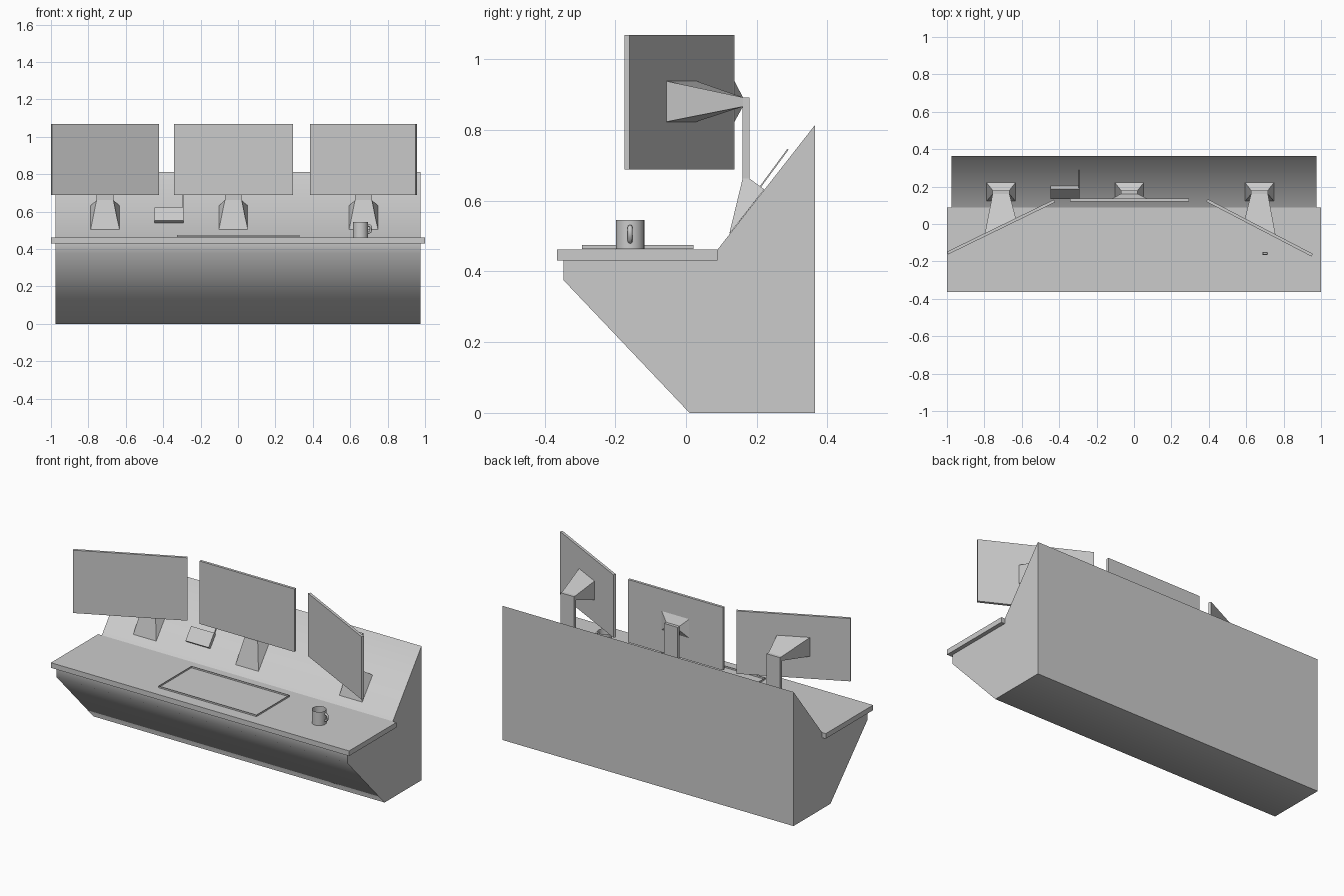
import bpy, bmesh
from math import radians, cos, sin, pi
from mathutils import Vector, Matrix

if "Cube" in bpy.data.objects:
    bpy.data.objects.remove(bpy.data.objects["Cube"])


def finish(name, bm):
    bmesh.ops.recalc_face_normals(bm, faces=bm.faces)
    me = bpy.data.meshes.new(name)
    bm.to_mesh(me)
    bm.free()
    ob = bpy.data.objects.new(name, me)
    bpy.context.collection.objects.link(ob)
    return ob


def smooth(ob, angle):
    bpy.ops.object.select_all(action='DESELECT')
    ob.select_set(True)
    bpy.context.view_layer.objects.active = ob
    bpy.ops.object.shade_smooth_by_angle(angle=radians(angle))


def loft(name, ring_a, ring_b):
    """Closed solid between two matching rings of points."""
    bm = bmesh.new()
    a = [bm.verts.new(p) for p in ring_a]
    b = [bm.verts.new(p) for p in ring_b]
    bm.faces.new(a)
    bm.faces.new(b)
    n = len(a)
    for i in range(n):
        j = (i + 1) % n
        bm.faces.new((a[i], a[j], b[j], b[i]))
    return finish(name, bm)


def extrude_x(name, profile, x0, x1):
    return loft(name, [(x0, y, z) for y, z in profile], [(x1, y, z) for y, z in profile])


def box(name, x0, x1, y0, y1, z0, z1):
    return extrude_x(name, [(y0, z0), (y1, z0), (y1, z1), (y0, z1)], x0, x1)


# Console body and overhanging desk slab
body = extrude_x("console_body", [(0.01, 0), (0.364, 0), (0.364, 0.813), (0.073, 0.441),
                                  (-0.347, 0.441), (-0.347, 0.376)], -0.976, 0.976)
smooth(body, 60)
box("desk_top", -1, 1, -0.364, 0.089, 0.431, 0.462)

# Monitors with posts: name, centre x, centre y, turn in degrees
W, T, Z0, Z1 = 0.636, 0.016, 0.688, 1.069
for side, cx, cy, turn in (("left", -0.711, -0.016, 26), ("centre", -0.025, 0.129, 0),
                           ("right", 0.671, -0.02, -27.5)):
    rot = Matrix.Rotation(radians(turn), 3, 'Z')

    def local(x, y, z):
        return rot @ Vector((x, y, 0)) + Vector((cx, cy, z))

    # Screen panel
    loft(side + "_monitor",
         [local(x, -T / 2, z) for x, z in ((-W/2, Z0), (W/2, Z0), (W/2, Z1), (-W/2, Z1))],
         [local(x, T / 2, z) for x, z in ((-W/2, Z0), (W/2, Z0), (W/2, Z1), (-W/2, Z1))])
    # Tapered mount from post to screen back
    loft(side + "_mount",
         [local(x, T / 2, z) for x, z in ((-.092, .823), (.092, .823), (.092, .938), (-.092, .938))],
         [(cx + x, 0.161, z) for x, z in ((-.045, .866), (.045, .866), (.045, .892), (-.045, .892))])
    # Upright post
    box(side + "_post", cx - .045, cx + .045, 0.16, 0.18, 0.655, 0.892)
    # Flared foot resting on the slope
    loft(side + "_foot",
         [(cx - .077, .122, .505), (cx + .077, .122, .505),
          (cx + .077, .221, .632), (cx - .077, .221, .632)],
         [(cx - .045, .16, .662), (cx + .045, .16, .662),
          (cx + .045, .18, .662), (cx - .045, .18, .662)])

# Radio handset lying on the slope, with a thin antenna
extrude_x("radio_body", [(0.15, 0.540), (0.134, 0.553), (0.187, 0.622), (0.203, 0.609)],
          -0.446, -0.291)
extrude_x("radio_antenna", [(0.189, 0.614), (0.287, 0.747), (0.290, 0.744), (0.192, 0.611)],
          -0.296, -0.292)

# Shallow open tray on the desk
tray = box("desk_tray", -0.327, 0.33, -0.294, 0.021, 0.464, 0.474)
bm = bmesh.new()
bm.from_mesh(tray.data)
bm.normal_update()
bmesh.ops.delete(bm, geom=[f for f in bm.faces if f.normal.z > 0.9], context='FACES_ONLY')
bm.to_mesh(tray.data)
bm.free()

# Open mug
bm = bmesh.new()
N = 32
rings = [[bm.verts.new((0.655 + .04 * cos(2*pi*i/N), -0.158 + .04 * sin(2*pi*i/N), z))
          for i in range(N)] for z in (0.463, 0.545)]
bm.faces.new(rings[0])
for i in range(N):
    j = (i + 1) % N
    bm.faces.new((rings[0][i], rings[0][j], rings[1][j], rings[1][i]))
smooth(finish("mug", bm), 40)

# Mug handle
cu = bpy.data.curves.new("mug_handle", 'CURVE')
cu.dimensions = '3D'
cu.bevel_depth = 0.007
cu.bevel_resolution = 2
cu.use_fill_caps = True
sp = cu.splines.new('POLY')
path = [(0.69, 0.525), (0.705, 0.525), (0.711, 0.519), (0.708, 0.492), (0.69, 0.484)]
sp.points.add(len(path) - 1)
for p, (x, z) in zip(sp.points, path):
    p.co = (x, -0.158, z, 1)
bpy.context.collection.objects.link(bpy.data.objects.new("mug_handle", cu))
